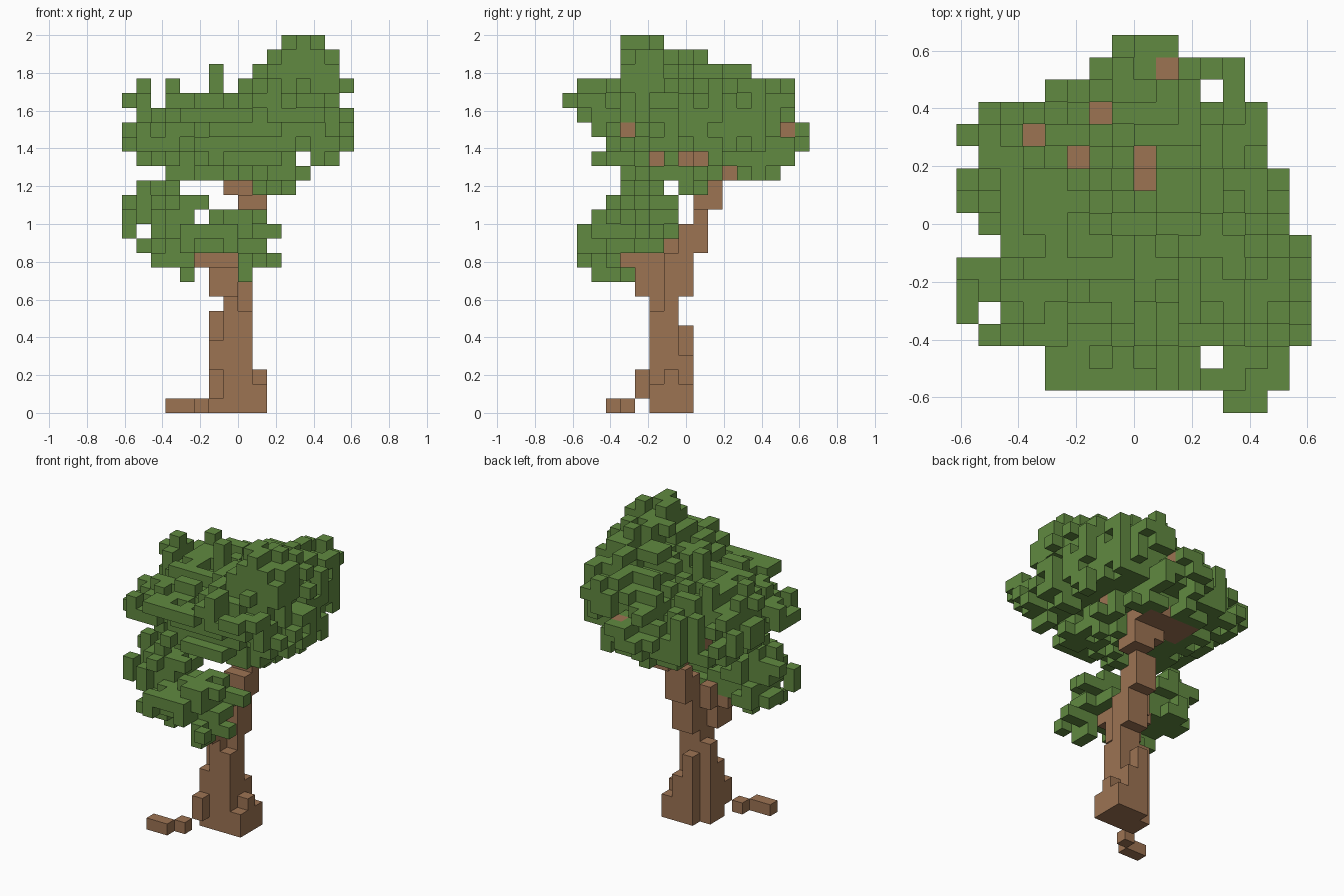
import bpy
import bmesh
import random
from mathutils import Vector
from itertools import product

if "Cube" in bpy.data.objects:
    bpy.data.objects.remove(bpy.data.objects["Cube"], do_unlink=True)

random.seed(7)
NX, NY, NZ = 16, 17, 26
CELL = 2 / NZ
ORIGIN = Vector((-NX / 2, -NY / 2, 0))
SIDES = [Vector(s) for s in ((1, 0, 0), (-1, 0, 0), (0, 1, 0), (0, -1, 0), (0, 0, 1), (0, 0, -1))]


def make_material(name, rgb):
    mat = bpy.data.materials.new(name)
    mat.use_nodes = True
    color = (*rgb, 1)
    mat.diffuse_color = color
    shader = mat.node_tree.nodes["Principled BSDF"]
    shader.inputs["Base Color"].default_value = color
    shader.inputs["Roughness"].default_value = 0.9
    return mat


leaf_green = make_material("leaf green", (0.119, 0.252, 0.052))
bark_brown = make_material("bark brown", (0.335, 0.172, 0.086))


def box(x, y, z):
    """Cells of a block; each argument is an inclusive (first, last) range."""
    return set(product(*(range(a, b + 1) for a, b in (x, y, z))))


def neighbours(cell):
    return [tuple(int(v) for v in Vector(cell) + s) for s in SIDES]


def build_cells(name, cells, mats, bark=frozenset()):
    """Skin a set of cells with square faces wherever a neighbour is empty."""
    bm = bmesh.new()
    for cell in sorted(cells):
        centre = Vector(cell) + Vector((0.5, 0.5, 0.5)) + ORIGIN
        for n, other in zip(SIDES, neighbours(cell)):
            if other in cells:
                continue
            u = Vector((n.y, n.z, n.x))
            w = n.cross(u)
            corners = (-u - w, u - w, u + w, w - u)
            face = bm.faces.new([bm.verts.new((centre + (n + c) / 2) * CELL) for c in corners])
            face.material_index = int(cell in bark)
    bmesh.ops.remove_doubles(bm, verts=bm.verts, dist=CELL / 100)
    mesh = bpy.data.meshes.new(name)
    bm.to_mesh(mesh)
    bm.free()
    for mat in mats:
        mesh.materials.append(mat)
    obj = bpy.data.objects.new(name, mesh)
    bpy.context.collection.objects.link(obj)


# Plan outline: first and last column of each row from front to back
outline = [(12, 13), (4, 14), (4, 14), (1, 15), (0, 15), (0, 15), (0, 15), (2, 15), (1, 14),
           (0, 14), (0, 14), (1, 13), (0, 13), (1, 13), (4, 12), (6, 12), (7, 9)]
plan_holes = {(11, 14), (11, 2), (1, 4)}


def foliage(blobs, layers, gaps, outline_axes):
    """Ragged blobs of leaves, kept inside and filled out to their outlines."""
    def depth(cell):
        return min(sum(((c - m) / r) ** 2 for c, m, r in zip(cell, mid, rad)) ** 0.5
                   for mid, rad in blobs)

    allowed = set()
    for z, (x0, x1, y0, y1) in layers.items():
        allowed |= {c for c in box((x0, x1), (y0, y1), (z, z))
                    if outline[c[1]][0] <= c[0] <= outline[c[1]][1]
                    and (c[0], z) not in gaps and c[:2] not in plan_holes}
    score = {c: depth(c) for c in sorted(allowed)}
    cells = {c for c, d in score.items()
             if d < 0.74 or (d < 1.1 and random.random() < 0.55)}
    cells = {c for c in cells if any(n in cells for n in neighbours(c))}
    # Fill missing cells of each outline
    for axes in outline_axes:
        covered = {tuple(c[a] for a in axes) for c in cells}
        for cell in sorted(score, key=lambda c: score[c] + random.random() * 0.3):
            key = tuple(cell[a] for a in axes)
            if key not in covered:
                covered.add(key)
                cells.add(cell)
    return cells


FRONT, SIDE, PLAN = (0, 2), (1, 2), (0, 1)

# Trunk: stepped blocks from the flared base up to the crown
trunk_blocks = [
    ((7, 9), (6, 8), (0, 1)), ((6, 6), (6, 7), (0, 4)), ((6, 6), (7, 7), (5, 6)),
    ((9, 9), (7, 7), (2, 2)), ((6, 6), (5, 5), (1, 2)), ((7, 8), (6, 7), (2, 6)),
    ((8, 8), (8, 8), (2, 3)), ((7, 7), (8, 8), (2, 5)), ((7, 7), (6, 6), (7, 8)),
    ((7, 8), (7, 7), (7, 7)), ((7, 8), (7, 8), (8, 10)), ((7, 8), (8, 9), (11, 12)),
    ((7, 8), (9, 9), (13, 13)), ((8, 9), (9, 10), (14, 14)), ((7, 9), (10, 10), (15, 15)),
    ((5, 9), (10, 12), (16, 16))]
# Front limb carrying the lower leaves
limb_blocks = [((6, 7), (5, 6), (8, 9)), ((5, 7), (4, 6), (10, 10)), ((6, 6), (6, 7), (10, 11))]
# Loose root pieces on the ground
root_blocks = [((3, 4), (3, 3), (0, 0)), ((5, 5), (4, 4), (0, 0))]

wood = set()
for name, blocks in (("trunk", trunk_blocks), ("limb", limb_blocks), ("roots", root_blocks)):
    part = set().union(*(box(*b) for b in blocks)) - wood
    wood |= part
    build_cells(name, part, [bark_brown])

# Crown: x and y range of each layer
crown_layers = {
    25: (11, 13, 4, 6), 24: (10, 14, 4, 9), 23: (9, 14, 4, 12), 22: (8, 15, 1, 15),
    21: (0, 14, 0, 15), 20: (1, 15, 1, 15), 19: (0, 15, 2, 16), 18: (0, 15, 3, 16),
    17: (1, 14, 2, 15), 16: (3, 12, 4, 14), 15: (9, 11, 8, 9)}
crown_blobs = [((7.5, 8.2, 18.4), (7.8, 8.2, 2.9)),
               ((3.5, 9.5, 19.2), (3.8, 4, 2.8)),
               ((11, 7.8, 19.6), (4.5, 7.5, 3.6)),
               ((12, 6, 22), (2.6, 3.5, 3.4))]
crown = foliage(crown_blobs, crown_layers, {(12, 17), (2, 21)}, (FRONT, SIDE, PLAN))
# Upright sprigs on the low side of the crown
for x, y, top in ((1, 9, 22), (3, 11, 22), (6, 8, 23)):
    crown |= box((x, x), (y, y), (20, top))
crown -= wood

# Branch ends set a little way into the top and the side of the crown
bark = set()
tips = [(2, 2, key) for key in ((6, 13), (3, 12), (5, 11), (8, 10), (8, 11))]
tips += [(0, 1, key) for key in ((4, 19), (15, 19), (6, 17), (8, 17), (9, 17))]
for axis, recess, key in tips:
    line = sorted((c for c in crown if c[:axis] + c[axis + 1:] == key), key=lambda c: c[axis])
    tip = max(0, len(line) - 1 - recess)
    crown -= set(line[tip + 1:])
    bark.add(line[tip])
build_cells("crown_leaves", crown, [leaf_green, bark_brown], bark)

# Lower leaves: a side clump and a front clump around the limb
lower_layers = {15: (1, 3, 4, 6), 14: (0, 5, 3, 7), 13: (0, 9, 2, 7), 12: (0, 10, 1, 7),
                11: (1, 9, 1, 7), 10: (2, 10, 1, 3), 9: (4, 8, 2, 4)}
lower_blobs = [((2.5, 5, 12.5), (2.9, 2.8, 2.9)), ((6, 3.6, 11.4), (4.4, 2.8, 2.1))]
lower_gaps = {(5, 13), (1, 12), (5, 9), (6, 9), (7, 9), (5, 10), (6, 10), (7, 10)}
lower = foliage(lower_blobs, lower_layers, lower_gaps, (FRONT, SIDE))
build_cells("lower_leaves", lower - wood, [leaf_green])
